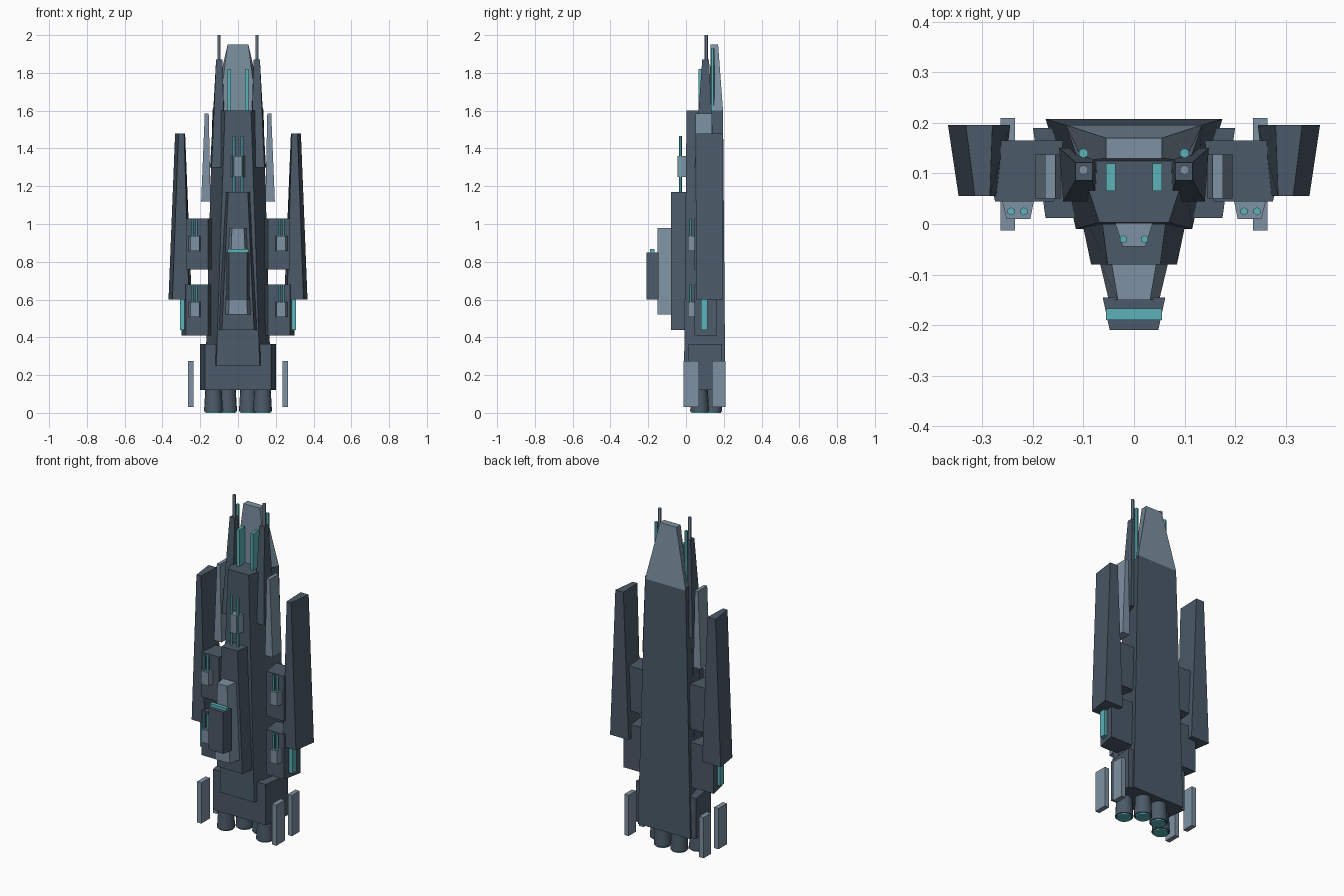
import bpy, bmesh, math

if "Cube" in bpy.data.objects:
    bpy.data.objects.remove(bpy.data.objects["Cube"])


def material(name, rgb):
    m = bpy.data.materials.new(name)
    m.diffuse_color = (*rgb, 1)
    m.use_nodes = True
    m.node_tree.nodes["Principled BSDF"].inputs["Base Color"].default_value = m.diffuse_color
    return m


SLATE = material("slate_hull", (0.071, 0.102, 0.138))
STEEL = material("light_steel", (0.205, 0.283, 0.36))
TEAL = material("teal_glow", (0.107, 0.445, 0.485))


def finish(name, bm, mat):
    bmesh.ops.recalc_face_normals(bm, faces=bm.faces)
    me = bpy.data.meshes.new(name)
    bm.to_mesh(me)
    bm.free()
    me.materials.append(mat)
    ob = bpy.data.objects.new(name, me)
    bpy.context.collection.objects.link(ob)
    return ob


def loft(name, mat, low, high, sign=1):
    """Four-sided block; a section is (z, y_front, x0, x1, y_back, x0, x1)."""
    bm = bmesh.new()
    rings = []
    for z, yf, a, b, yb, c, d in (low, high):
        pts = ((a, yf), (b, yf), (d, yb), (c, yb))
        rings.append([bm.verts.new((sign * x, y, z)) for x, y in pts])
    lo, hi = rings
    bm.faces.new(lo)
    bm.faces.new(hi)
    for i in range(4):
        j = (i + 1) % 4
        bm.faces.new((lo[i], lo[j], hi[j], hi[i]))
    return finish(name, bm, mat)


def sym(name, mat, low, high):
    """Centred block; a section is (z, y_front, half_front, y_back, half_back)."""
    full = [(z, yf, -f, f, yb, -b, b) for z, yf, f, yb, b in (low, high)]
    return loft(name, mat, *full)


def box(name, mat, x0, x1, y0, y1, z0, z1, sign=1):
    return loft(name, mat, (z0, y0, x0, x1, y1, x0, x1),
                (z1, y0, x0, x1, y1, x0, x1), sign)


def rod(name, mat, x, y, z0, z1, r0, r1=None, sides=6):
    bm = bmesh.new()
    bmesh.ops.create_cone(bm, cap_ends=True, segments=sides, radius1=r0,
                          radius2=r0 if r1 is None else r1, depth=z1 - z0)
    bmesh.ops.translate(bm, verts=bm.verts, vec=(x, y, (z0 + z1) / 2))
    return finish(name, bm, mat)


# Central body: hull, nose, engine block
sym("hull", SLATE, (0.12, 0.03, 0.12, 0.208, 0.175), (1.6, 0.004, 0.068, 0.196, 0.135))
sym("hull_spine", SLATE, (0.25, -0.01, 0.115, 0.10, 0.14), (1.6, 0.003, 0.069, 0.10, 0.10))
sym("nose", STEEL, (1.6, 0.125, 0.10, 0.196, 0.135), (1.95, 0.13, 0.055, 0.17, 0.055))
sym("engine_block", SLATE, (0.12, 0.012, 0.175, 0.19, 0.20), (0.365, 0.012, 0.175, 0.19, 0.20))

# Command tower, bridge and its lit window band
sym("tower", SLATE, (0.44, -0.08, 0.085, 0.04, 0.11), (1.17, -0.08, 0.052, 0.04, 0.068))
sym("bridge", STEEL, (0.52, -0.15, 0.05, -0.075, 0.068), (0.98, -0.15, 0.032, -0.075, 0.045))
sym("bridge_front", SLATE, (0.6, -0.21, 0.048, -0.145, 0.062), (0.85, -0.21, 0.048, -0.145, 0.062))
box("bridge_light", TEAL, -0.055, 0.055, -0.19, -0.167, 0.85, 0.868)

# Main turret on the spine
sym("main_turret", STEEL, (1.25, -0.045, 0.022, 0.01, 0.04), (1.36, -0.045, 0.022, 0.01, 0.04))

for s, side in ((-1, "left"), (1, "right")):
    rod(f"main_barrel_{side}", TEAL, s * 0.021, -0.03, 1.17, 1.465, 0.008)

    # Bow masts, antennas and light strips
    loft(f"mast_{side}", SLATE, (1.3, 0.045, 0.07, 0.14, 0.15, 0.065, 0.148),
         (1.87, 0.086, 0.082, 0.116, 0.122, 0.082, 0.116), s)
    rod(f"mast_tip_{side}", STEEL, s * 0.1, 0.107, 1.86, 2.0, 0.010)
    rod(f"mast_lamp_{side}", TEAL, s * 0.1, 0.14, 1.55, 1.93, 0.010)
    box(f"bow_strip_{side}", TEAL, 0.037, 0.055, 0.065, 0.12, 1.58, 1.82, s)

    # Slim light vane beside the hull
    loft(f"vane_{side}", STEEL, (1.12, 0.05, 0.145, 0.195, 0.137, 0.145, 0.195),
         (1.585, 0.05, 0.155, 0.176, 0.137, 0.155, 0.176), s)

    # Long outer wing
    loft(f"wing_{side}", SLATE, (0.6, 0.055, 0.26, 0.347, 0.196, 0.245, 0.368),
         (1.48, 0.055, 0.285, 0.315, 0.196, 0.28, 0.333), s)

    # Side pods with twin-barrel turrets
    for z, level, out in ((0.41, "lower", 0.30), (0.76, "upper", 0.29)):
        loft(f"pod_{level}_{side}", SLATE, (z, 0.045, 0.158, 0.275, 0.165, 0.14, out),
             (z + 0.27, 0.045, 0.158, 0.275, 0.165, 0.14, out), s)
        tz = z + 0.097
        loft(f"pod_turret_{level}_{side}", STEEL, (tz, 0.01, 0.205, 0.252, 0.05, 0.197, 0.262),
             (tz + 0.08, 0.01, 0.205, 0.252, 0.05, 0.197, 0.262), s)
        for x in (0.218, 0.243):
            rod(f"pod_barrel_{level}_{side}", TEAL, s * x, 0.025, tz + 0.02, z + 0.27, 0.008)
    box(f"pod_lamp_{side}", TEAL, 0.27, 0.308, 0.08, 0.115, 0.44, 0.602, s)

    # Stern fins
    box(f"fin_front_{side}", STEEL, 0.235, 0.264, -0.013, 0.068, 0.03, 0.275, s)
    box(f"fin_back_{side}", STEEL, 0.235, 0.264, 0.138, 0.21, 0.03, 0.275, s)

    # Engine nozzles with glowing ends
    for x, y, part in ((0.13, 0.072, "outer"), (0.055, 0.142, "inner")):
        noz = rod(f"nozzle_{part}_{side}", SLATE, s * x, y, 0.008, 0.13, 0.05, 0.043, 16)
        glow = rod(f"nozzle_glow_{part}_{side}", TEAL, s * x, y, 0.0, 0.012, 0.042, None, 16)
        for ob in (noz, glow):
            for p in ob.data.polygons:
                p.use_smooth = len(p.vertices) == 4
